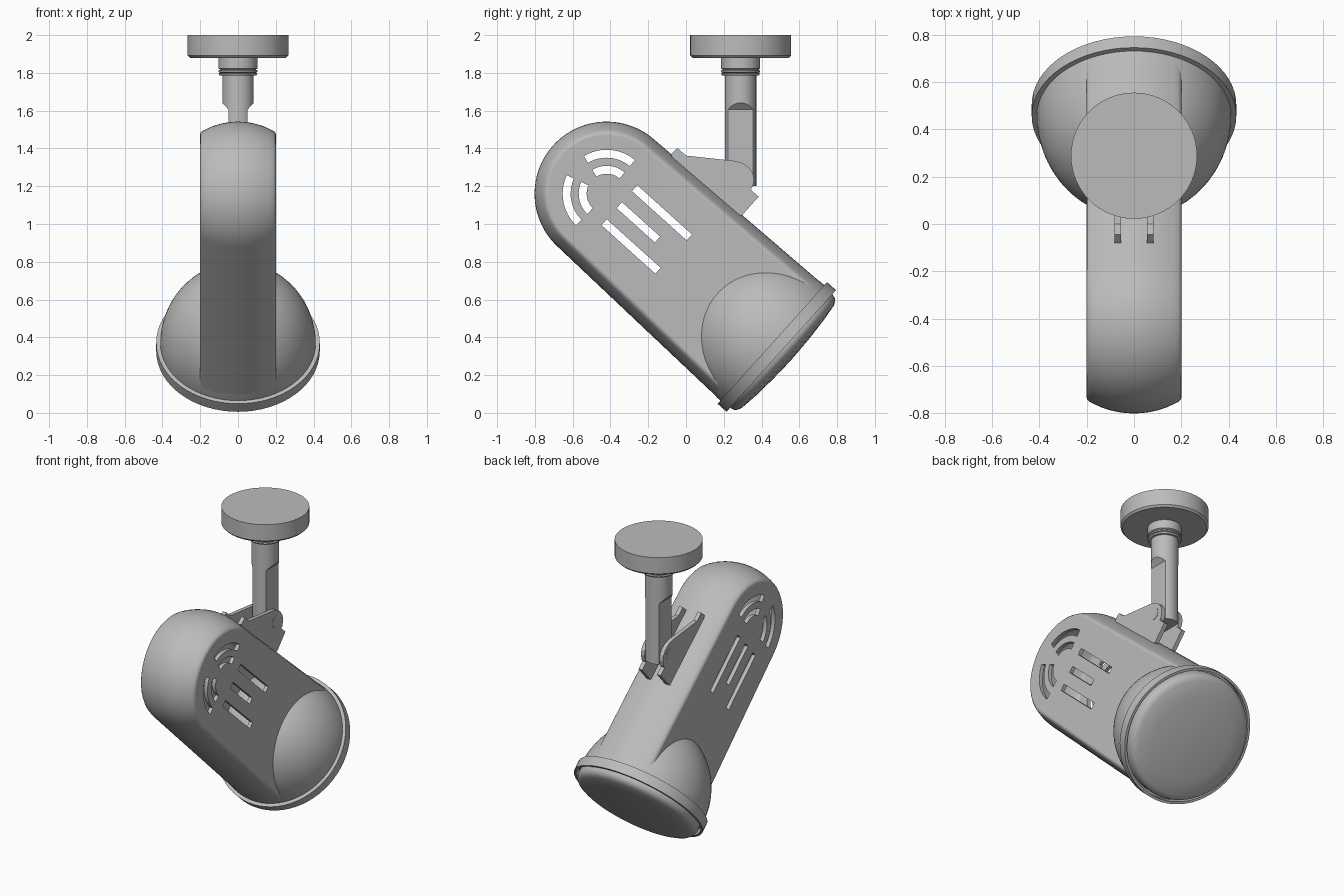
import bpy, bmesh
from math import sin, cos, pi, sqrt, radians
from mathutils import Vector

if "Cube" in bpy.data.objects:
    bpy.data.objects.remove(bpy.data.objects["Cube"])

grey = bpy.data.materials.new("satin_grey")
grey.use_nodes = True
grey.diffuse_color = (0.5, 0.5, 0.5, 1)
grey.node_tree.nodes["Principled BSDF"].inputs["Base Color"].default_value = (0.5, 0.5, 0.5, 1)

# Head frame: local y runs along the lamp axis from the rear cap to the lens
HEAD_POS, HEAD_ROT = (0, -0.42, 1.16), (radians(-42), 0, 0)
REAR_R, FRONT_R, HALF_W, LENGTH = 0.382, 0.41, 0.202, 1.19


def make(name, bm, head=False):
    bmesh.ops.recalc_face_normals(bm, faces=bm.faces)
    mesh = bpy.data.meshes.new(name)
    bm.to_mesh(mesh)
    bm.free()
    mesh.materials.append(grey)
    ob = bpy.data.objects.new(name, mesh)
    bpy.context.collection.objects.link(ob)
    if head:
        ob.location, ob.rotation_euler = HEAD_POS, HEAD_ROT
    return ob


def activate(ob):
    bpy.ops.object.select_all(action="DESELECT")
    ob.select_set(True)
    bpy.context.view_layer.objects.active = ob


def smooth(ob, angle=35):
    activate(ob)
    bpy.ops.object.shade_smooth_by_angle(angle=radians(angle))


def subtract(ob, cutter):
    cutter.hide_render = True
    mod = ob.modifiers.new("cut", "BOOLEAN")
    mod.operation, mod.solver, mod.object = "DIFFERENCE", "EXACT", cutter
    activate(ob)
    bpy.ops.object.modifier_apply(modifier=mod.name)
    bpy.data.objects.remove(cutter)


def lathe(name, profile, axis="Z", center=(0, 0), head=False, steps=64):
    """Revolve (radius, height) points; a zero radius becomes a pole."""
    bm = bmesh.new()
    verts = []
    for r, h in profile:
        p = (r, 0, h) if axis == "Z" else (r, h, 0)
        verts.append(bm.verts.new(p))
    for a, b in zip(verts, verts[1:]):
        bm.edges.new((a, b))
    bmesh.ops.spin(bm, geom=bm.verts[:] + bm.edges[:], cent=(0, 0, 0),
                   axis=(0, 0, 1) if axis == "Z" else (0, 1, 0),
                   angle=2 * pi, steps=steps)
    bmesh.ops.remove_doubles(bm, verts=bm.verts, dist=1e-4)
    bmesh.ops.translate(bm, verts=bm.verts, vec=(center[0], center[1], 0))
    ob = make(name, bm, head)
    smooth(ob)
    return ob


def extrude(bm, points, offset):
    face = bm.faces.new([bm.verts.new(p) for p in points])
    new = bmesh.ops.extrude_face_region(bm, geom=[face])["geom"]
    bmesh.ops.translate(bm, vec=offset,
                        verts=[v for v in new if isinstance(v, bmesh.types.BMVert)])


def capsule_slice(bm, x, inset, shrink, end):
    """Tapered, round-ended outline of the head at one lateral station."""
    r0 = sqrt((REAR_R - shrink) ** 2 - x * x) - inset
    r1 = sqrt((FRONT_R - shrink) ** 2 - x * x) - inset
    pts = [(end, r1)]
    for i in range(41):
        a = pi / 2 + pi * i / 40
        pts.append((r0 * cos(a), r0 * sin(a)))
    pts.append((end, -r1))
    return [bm.verts.new((x, u, v)) for u, v in pts]


def head_solid(name, shrink, end):
    half = HALF_W - shrink
    right = [(half, 0.015), (half - 0.004, 0.004), (half - 0.014, 0)]
    middle = [(half * k / 6, 0) for k in range(5, -6, -1)]
    stations = right + middle + [(-x, i) for x, i in reversed(right)]
    bm = bmesh.new()
    rings = [capsule_slice(bm, x, i, shrink, end) for x, i in stations]
    for a, b in zip(rings, rings[1:]):
        for i in range(len(a)):
            j = (i + 1) % len(a)
            bm.faces.new((a[i], a[j], b[j], b[i]))
    bm.faces.new(rings[0])
    bm.faces.new(rings[-1])
    return make(name, bm, True)


# Hollow flat-sided housing with vent slots through both cheeks
housing = head_solid("lamp_housing", 0, LENGTH)
subtract(housing, head_solid("cavity_cutter", 0.025, 0.95))

bm = bmesh.new()
W = 0.021
through = Vector((1, 0, 0))
for v, end in ((0.121, 0.48), (0, 0.362), (-0.121, 0.475)):
    extrude(bm, [(-0.5, 0.09, v - W), (-0.5, end, v - W),
                 (-0.5, end, v + W), (-0.5, 0.09, v + W)], through)
for radius in (0.212, 0.127):
    for side in (1, -1):
        angles = [radians(180 + side * (17 + 71 * i / 12)) for i in range(13)]
        outer = [(-0.5, (radius + W) * cos(a), (radius + W) * sin(a)) for a in angles]
        inner = [(-0.5, (radius - W) * cos(a), (radius - W) * sin(a)) for a in angles]
        extrude(bm, outer + inner[::-1], through)
subtract(housing, make("vent_cutter", bm, True))
smooth(housing)
housing.modifiers.new("flat_cheeks", "WEIGHTED_NORMAL").keep_sharp = True

# Domed reflector bulging out of the cheeks
dome = [(0.412 * cos(pi / 2 * i / 20), LENGTH - 0.46 * sin(pi / 2 * i / 20))
        for i in range(21)]
dome[-1] = (0, LENGTH - 0.46)
lathe("reflector_dome", dome, "Y", head=True)

# Front rim band and lens
lathe("front_rim", [(0.4, 1.18), (0.433, 1.18), (0.433, 1.244), (0.417, 1.244),
                    (0.417, 1.2), (0.4, 1.2), (0.4, 1.18)], "Y", head=True)
lathe("lens", [(0, 1.185), (0.403, 1.185), (0.403, 1.25), (0.398, 1.267), (0.386, 1.28),
               (0.365, 1.29), (0.27, 1.302), (0.14, 1.311), (0, 1.315)], "Y", head=True)

# Ceiling canopy, collar and stem
STEM_Y = 0.289
lathe("ceiling_canopy", [(0, 2), (0.267, 2), (0.267, 1.892), (0.255, 1.88), (0, 1.88)],
      center=(0, STEM_Y))
lathe("stem_collar", [(0, 1.885), (0.103, 1.885), (0.103, 1.823), (0.094, 1.818),
                      (0.103, 1.813), (0.103, 1.804), (0.094, 1.8), (0.103, 1.796),
                      (0.098, 1.787), (0, 1.787)], center=(0, STEM_Y))
stem = lathe("stem", [(0, 1.83), (0.083, 1.83), (0.083, 1.2), (0, 1.2)], center=(0, STEM_Y))
bm = bmesh.new()
for s in (1, -1):
    extrude(bm, [(s * 0.05, 0, 1.1), (s * 0.05, 0, 1.605), (s * 0.1, 0, 1.66),
                 (s * 0.1, 0, 1.1)], Vector((0, 0.6, 0)))
subtract(stem, make("tongue_cutter", bm))
smooth(stem)

# Pair of bracket plates joining the stem tongue to the housing
plate = [(-0.08, 1.37), (-0.045, 1.402), (0, 1.362), (0.25, 1.335), (0.295, 1.325),
         (0.332, 1.3), (0.355, 1.265), (0.36, 1.23), (0.352, 1.195), (0.342, 1.182),
         (0.385, 1.145), (0.3, 1.05), (0.25, 1.02), (-0.05, 1.3)]
for side, s in (("left", 1), ("right", -1)):
    bm = bmesh.new()
    extrude(bm, [(s * 0.055, y, z) for y, z in plate], Vector((s * 0.027, 0, 0)))
    make(side + "_bracket_plate", bm)

# Hinge pin across the brackets
bm = bmesh.new()
ring = [2 * pi * i / 24 for i in range(24)]
extrude(bm, [(-0.084, 0.285 + 0.04 * cos(a), 1.25 + 0.04 * sin(a)) for a in ring],
        Vector((0.168, 0, 0)))
smooth(make("hinge_pin", bm))
